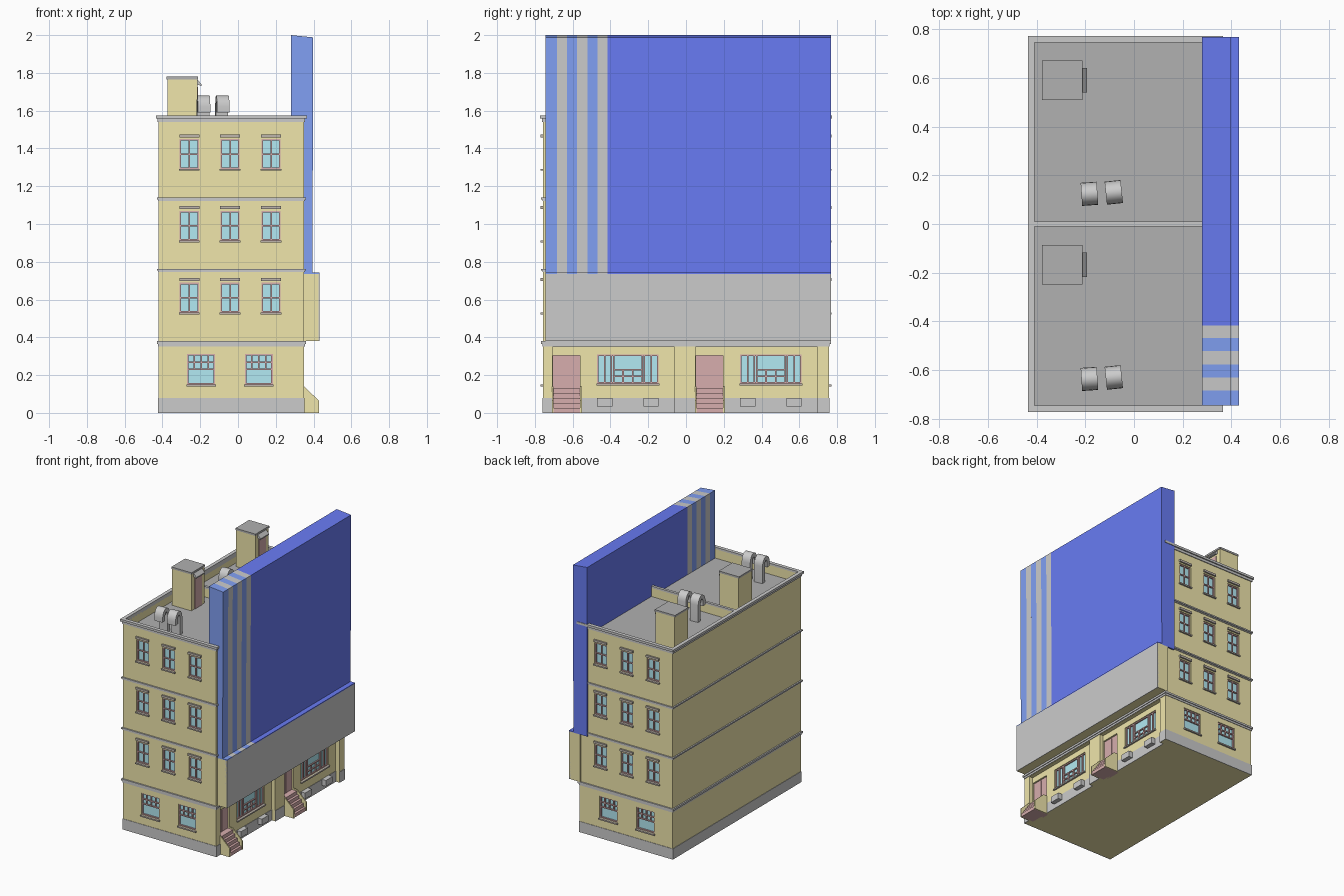
import bpy, bmesh, math
from mathutils import Matrix, Vector

if "Cube" in bpy.data.objects:
    bpy.data.objects.remove(bpy.data.objects["Cube"])


def mat(name, r, g, b):
    m = bpy.data.materials.new(name)
    m.diffuse_color = (r, g, b, 1)
    m.use_nodes = True
    m.node_tree.nodes["Principled BSDF"].inputs["Base Color"].default_value = m.diffuse_color
    return m


YELLOW = mat("yellow_wall", 0.87, 0.79, 0.41)
BLUE = mat("deep_blue", 0.14, 0.2, 0.9)
BLUE2 = mat("mid_blue", 0.22, 0.35, 0.9)
GLASS = mat("glass", 0.45, 0.82, 0.9)
RED = mat("red_brown", 0.68, 0.42, 0.42)
DARK = mat("roof_grey", 0.44, 0.44, 0.44)
TRIM = mat("trim", 0.52, 0.47, 0.42)

X0, X1, W = -0.42, 0.35, 0.757     # wall planes
SHOP = 0.32                        # recessed shop front plane
ROOF = 1.49
UNITS = (0, 0.757)                 # y shift of the two houses


def add(name, bm, m=None):
    bmesh.ops.recalc_face_normals(bm, faces=bm.faces)
    me = bpy.data.meshes.new(name)
    bm.to_mesh(me)
    bm.free()
    ob = bpy.data.objects.new(name, me)
    bpy.context.collection.objects.link(ob)
    if m:
        me.materials.append(m)
    return ob


def part(name, boxes, m=None):
    """One object from boxes given as (x0, x1, y0, y1, z0, z1)."""
    bm = bmesh.new()
    for a, b, c, d, e, f in boxes:
        mx = Matrix.Translation(((a + b) / 2, (c + d) / 2, (e + f) / 2)) @ \
            Matrix.Diagonal((abs(b - a), abs(d - c), abs(f - e), 1))
        bmesh.ops.create_cube(bm, size=1, matrix=mx)
    return add(name, bm, m)


def prism(name, pts, axis, lo, hi, m=None):
    """Extrude a profile: (x, z) along y, or (y, z) along x."""
    bm = bmesh.new()
    def co(p, t):
        return (p[0], t, p[1]) if axis == 'y' else (t, p[0], p[1])
    f = bm.faces.new([bm.verts.new(co(p, lo)) for p in pts])
    r = bmesh.ops.extrude_face_region(bm, geom=[f])
    vs = [v for v in r['geom'] if isinstance(v, bmesh.types.BMVert)]
    d = Vector((0, hi - lo, 0)) if axis == 'y' else Vector((hi - lo, 0, 0))
    bmesh.ops.translate(bm, verts=vs, vec=d)
    return add(name, bm, m)


def on(face, u0, u1, d0, d1, z0, z1):
    """Box on a wall: u along the wall, d outward from it."""
    if face == 'front':
        return (u0, u1, -W - d1, -W - d0, z0, z1)
    if face == 'back':
        return (u0, u1, W + d0, W + d1, z0, z1)
    return (SHOP + d0, SHOP + d1, u0, u1, z0, z1)


holes, glass, frames, trims = [], [], [], []


def window(face, u0, u1, z0, z1, bars, lintel=True):
    """Recessed window; bars are (u0, u1, z0, z1) as fractions of the opening."""
    w, h, t = u1 - u0, z1 - z0, 0.008
    holes.append(on(face, u0, u1, -0.02, 0.02, z0, z1))
    glass.append(on(face, u0, u1, -0.022, -0.015, z0, z1))
    edge = [(0, 0, 0, 1), (1, 1, 0, 1), (0, 1, 0, 0), (0, 1, 1, 1)]
    for a, b, c, d in edge + bars:
        p, q, r, s = u0 + a * w, u0 + b * w, z0 + c * h, z0 + d * h
        if a == b:
            p = min(max(p - t / 2, u0), u1 - t)
            q = p + t
        if c == d:
            r = min(max(r - t / 2, z0), z1 - t)
            s = r + t
        frames.append(on(face, p, q, -0.018, -0.006, r, s))
    trims.append(on(face, u0 - 0.004, u1 + 0.004, -0.01, 0.012, z0 - 0.01, z0))
    if lintel:
        trims.append(on(face, u0 - 0.002, u1 + 0.002, -0.01, 0.012, z1 + 0.01, z1 + 0.026))


# Front and back windows
for face in ('front', 'back'):
    for z in (0.532, 0.912, 1.292):
        for c in (-0.258, -0.042, 0.175):
            window(face, c - 0.051, c + 0.051, z, z + 0.157,
                   [(0.5, 0.5, 0, 1), (0, 1, 0.5, 0.5)])
    for c in (-0.195, 0.11):
        window(face, c - 0.074, c + 0.074, 0.15, 0.313,
               [(0, 1, 0.72, 0.72), (0, 1, 0.5, 0.5)] +
               [(k, k, 0.5, 1) for k in (0.25, 0.5, 0.75)], False)

# Shop windows, doors, stairs and cellar vents of each house
recess, doors, steps, cheeks, vents = [], [], [], [], []
for i, s in enumerate(UNITS):
    window('right', -0.47 + s, -0.145 + s, 0.155, 0.308,
           [(k, k, 0, 1) for k in (0.12, 0.23, 0.27, 0.73, 0.77, 0.88)] +
           [(0.27, 0.73, k, k) for k in (0.25, 0.48)] +
           [(k, k, 0, 0.48) for k in (0.42, 0.58)], False)
    recess.append((SHOP, 0.5, -0.706 + s, -0.06 + s, -0.1, 0.35))
    holes.append((SHOP - 0.02, SHOP + 0.02, -0.704 + s, -0.56 + s, 0.12, 0.305))
    doors.append((SHOP - 0.025, SHOP - 0.012, -0.704 + s, -0.56 + s, 0.12, 0.305))
    doors.append((SHOP - 0.014, SHOP - 0.008, -0.636 + s, -0.628 + s, 0.13, 0.3))
    for k in range(5):
        steps.append((SHOP - 0.018, 0.424 - 0.018 * k, -0.702 + s, -0.562 + s,
                      0.026 * k, 0.026 * (k + 1)))
    for y in (-0.71, -0.562):
        prism("stair_cheek", [(SHOP, 0), (0.428, 0), (0.428, 0.065), (0.35, 0.14),
                              (SHOP, 0.14)], 'y', y + s, y + s + 0.008, YELLOW)
    for y in (-0.47, -0.225):
        vents.append((SHOP - 0.01, 0.355, y + s, y + 0.08 + s, 0.035, 0.08))

# Main building with recesses cut in
body = part("building_walls", [(X0, X1, -W, W, 0, 1.56)], YELLOW)
wells = [(X0 + 0.012, 0.34, a, b, ROOF, 1.8)
         for a, b in ((-W + 0.012, -0.008), (0.008, W - 0.012))]
for n, boxes in (("shop_cutter", recess + wells), ("opening_cutter", holes)):
    cut = part(n, boxes)
    mod = body.modifiers.new(n, 'BOOLEAN')
    mod.operation, mod.solver, mod.object = 'DIFFERENCE', 'EXACT', cut
    bpy.context.view_layer.objects.active = body
    bpy.ops.object.modifier_apply(modifier=n)
    bpy.data.objects.remove(cut)

part("window_glass", glass, GLASS)
part("window_frames", frames, RED)
part("sills_and_lintels", trims, TRIM)
part("shop_doors", doors, RED)
part("stair_steps", steps, RED)
part("cellar_vents", vents)

# Grey foundation strips
e = 0.003
part("foundation", [
    (X0 - e, X1 + e, -W - e, -W + e, 0, 0.08),
    (X0 - e, X1 + e, W - e, W + e, 0, 0.08),
    (X0 - e, X0 + e, -W, W, 0, 0.08),
    (X1 - e, X1 + e, -W, -0.71, 0, 0.08),
    (X1 - e, X1 + e, -0.06, 0.047, 0, 0.08),
    (X1 - e, X1 + e, 0.697, W, 0, 0.08)] +
    [(SHOP - e, SHOP + e, -0.55 + s, -0.06 + s, 0, 0.08) for s in UNITS])

# String courses and parapet cornice
part("floor_bands", [(X0 - g, X1 + g, -W - g, W + g, z, z + h)
                     for z, h, g in ((0.352, 0.014, 0.004), (0.366, 0.014, 0.01),
                                     (0.745, 0.008, 0.004), (0.753, 0.01, 0.01),
                                     (1.122, 0.008, 0.004), (1.13, 0.01, 0.01))])
cornice = []
for g, z0, z1 in ((0.006, 1.54, 1.558), (0.015, 1.558, 1.575)):
    cornice += [(X0 - g, X1 + g, -W - g, -W + 0.012, z0, z1),
                (X0 - g, X1 + g, W - 0.012, W + g, z0, z1),
                (X0 - g, X0 + 0.012, -W, W, z0, z1)]
cornice.append((X0, 0.3, -0.01, 0.01, 1.558, 1.572))
part("parapet_cornice", cornice)
part("roof_deck", [(X0 + 0.01, 0.342, -W + 0.01, W - 0.01, ROOF - 0.01, ROOF + 0.003)], DARK)

# Sign box over the shops, with the striped billboard above
SY0, SY1 = -0.745, 0.768
part("sign_box", [(0.34, 0.427, SY0, SY1, 0.38, 0.735)], YELLOW)
part("sign_face", [(0.42, 0.431, SY0, SY1, 0.38, 0.735)])
edges = [SY0, -0.683, -0.63, -0.576, -0.522, -0.468, -0.416, SY1]
for i, (a, b) in enumerate(zip(edges, edges[1:])):
    m = BLUE if i == 6 else (None if i % 2 else BLUE2)
    prism("billboard_stripe", [(0.28, 0.735), (0.431, 0.735), (0.431, 0.742), (0.394, 0.742),
                               (0.398, 1.988), (0.28, 2.0)], 'y', a, b, m)

# Roof huts and duct hoods
for y in (0.59, -0.167):
    part("roof_hut", [(-0.374, -0.215, y - 0.078, y + 0.078, ROOF, 1.768)], YELLOW)
    part("roof_hut_cap", [(-0.378, -0.211, y - 0.081, y + 0.081, 1.766, 1.78)], DARK)
    part("roof_hut_door", [(-0.22, -0.211, y - 0.04, y + 0.04, ROOF, 1.725)], RED)
    prism("roof_hut_awning", [(-0.215, 1.765), (-0.192, 1.738), (-0.192, 1.73),
                              (-0.215, 1.738)], 'y', y - 0.05, y + 0.05)

arc = [math.pi * k / 10 for k in range(11)]
hood = [(0.0475, ROOF - 1.62)]
hood += [(0.0475 * math.cos(t), 0.06 * math.sin(t)) for t in arc]
hood += [(-0.0475, -0.03), (-0.015, -0.03)]
hood += [(-0.015 * math.cos(t), 0.03 * math.sin(t)) for t in arc]
hood += [(0.015, ROOF - 1.62)]
for x, y, turn in ((-0.183, 0.124, 4), (-0.083, 0.13, 6),
                   (-0.183, -0.636, 4), (-0.083, -0.63, 6)):
    ob = prism("duct_hood", hood, 'x', -0.033, 0.033)
    ob.location = (x, y, 1.62)
    ob.rotation_euler.z = math.radians(turn)
    bpy.ops.object.select_all(action='DESELECT')
    ob.select_set(True)
    bpy.context.view_layer.objects.active = ob
    bpy.ops.object.shade_smooth_by_angle(angle=math.radians(35))
